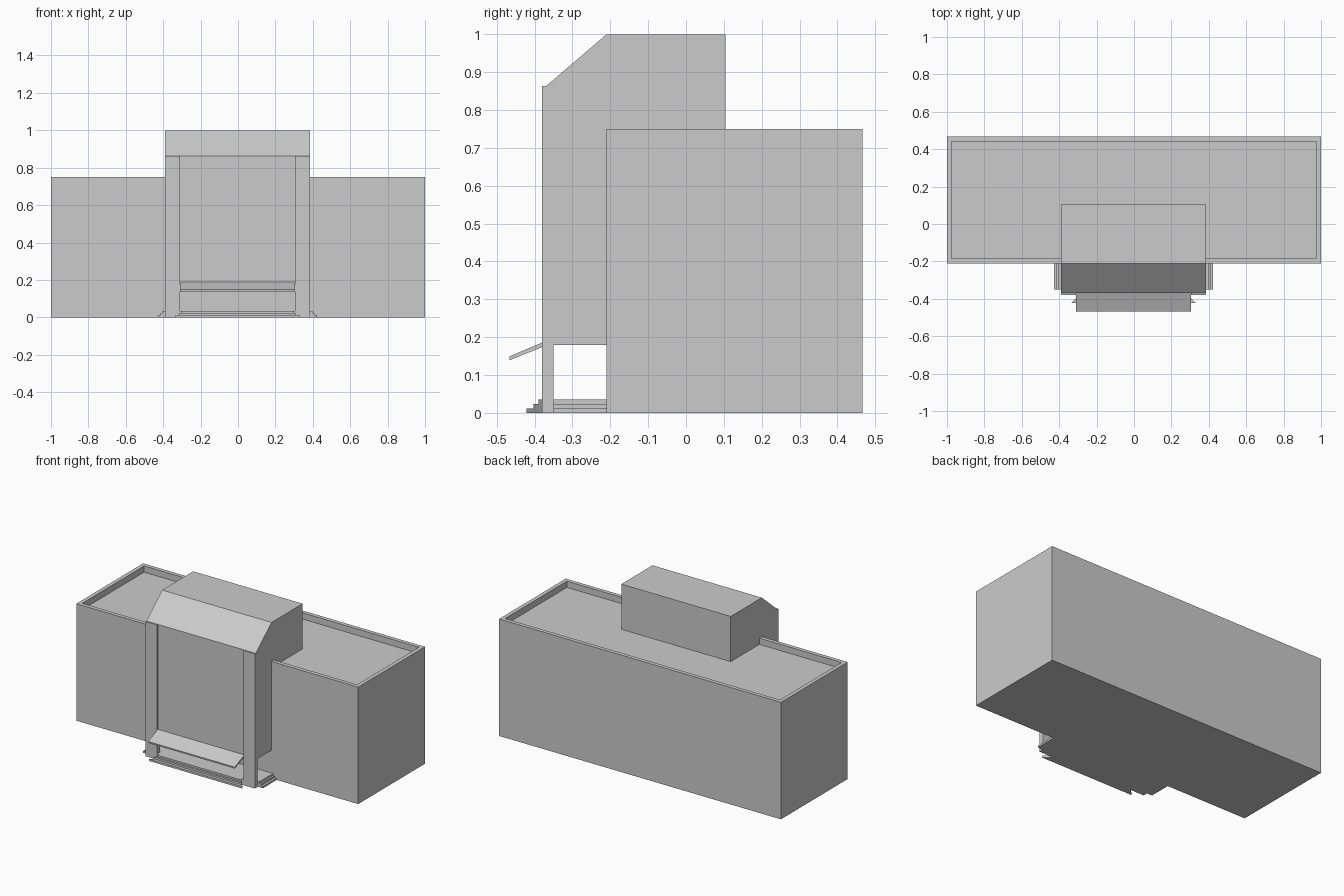
import bpy, bmesh
from mathutils import Vector

if "Cube" in bpy.data.objects:
    bpy.data.objects.remove(bpy.data.objects["Cube"])

CX = -0.003      # centre line of the entrance bay
BAY = 0.388      # half width of the entrance bay
GAP = 0.307      # half width between the pillars


def finish(name, bm):
    bmesh.ops.recalc_face_normals(bm, faces=bm.faces)
    me = bpy.data.meshes.new(name)
    bm.to_mesh(me)
    bm.free()
    ob = bpy.data.objects.new(name, me)
    bpy.context.collection.objects.link(ob)
    return ob


def prism(name, base, direction):
    """Extrude a planar outline along a direction into a closed solid."""
    bm = bmesh.new()
    face = bm.faces.new([bm.verts.new(p) for p in base])
    ext = bmesh.ops.extrude_face_region(bm, geom=[face], use_keep_orig=True)
    verts = [g for g in ext["geom"] if isinstance(g, bmesh.types.BMVert)]
    bmesh.ops.translate(bm, verts=verts, vec=Vector(direction))
    return finish(name, bm)


def box(name, x0, x1, y0, y1, z0, z1):
    base = [(x0, y0, z0), (x1, y0, z0), (x1, y1, z0), (x0, y1, z0)]
    return prism(name, base, (0, 0, z1 - z0))


def side_profile(name, half, yz):
    return prism(name, [(CX - half, y, z) for y, z in yz], (2 * half, 0, 0))


# main block with a sunken roof behind a parapet
bm = bmesh.new()
bmesh.ops.create_cube(bm, size=1)
for v in bm.verts:
    v.co = (v.co.x * 2, 0.128 + v.co.y * 0.677, (v.co.z + 0.5) * 0.75)
bm.normal_update()
roof = max(bm.faces, key=lambda f: f.normal.z)
bmesh.ops.inset_individual(bm, faces=[roof], thickness=0.036)
ext = bmesh.ops.extrude_discrete_faces(bm, faces=[roof])
bmesh.ops.translate(bm, verts=ext["faces"][0].verts, vec=(0, 0, -0.04))
finish("main_block", bm)

# raised entrance bay with a sloped front roof, open porch below
side_profile("entrance_bay", BAY, [
    (-0.37, 0.18), (-0.37, 0.863), (-0.21, 1.0), (0.105, 1.0),
    (0.105, 0.71), (-0.21, 0.71), (-0.21, 0.18)])

# sloping canopy over the entrance
side_profile("canopy", GAP, [
    (-0.37, 0.19), (-0.467, 0.149), (-0.466, 0.139), (-0.37, 0.178)])

# porch floor
box("porch_floor", CX - BAY, CX + BAY, -0.38, -0.21, 0, 0.035)

# pillars and side steps on both sides
for s, side in ((-1, "left"), (1, "right")):
    xs = sorted((CX + s * GAP, CX + s * BAY))
    box("pillar_" + side, *xs, -0.38, -0.35, 0, 0.863)
    for i, (out, top) in enumerate(((0.40, 0.035), (0.411, 0.024), (0.425, 0.012))):
        xs = sorted((CX + s * BAY, CX + s * out))
        box(f"side_step_{side}_{i}", *xs, -0.35, -0.21, 0, top)

# front steps with flared ends
for i, (y, top) in enumerate(((-0.39, 0.035), (-0.403, 0.024), (-0.422, 0.012))):
    w = 0.30 + (-0.39 - y)
    prism(f"front_step_{i}", [
        (CX - w, y, 0), (CX + w, y, 0),
        (CX + 0.29, -0.38, 0), (CX - 0.29, -0.38, 0)], (0, 0, top))
